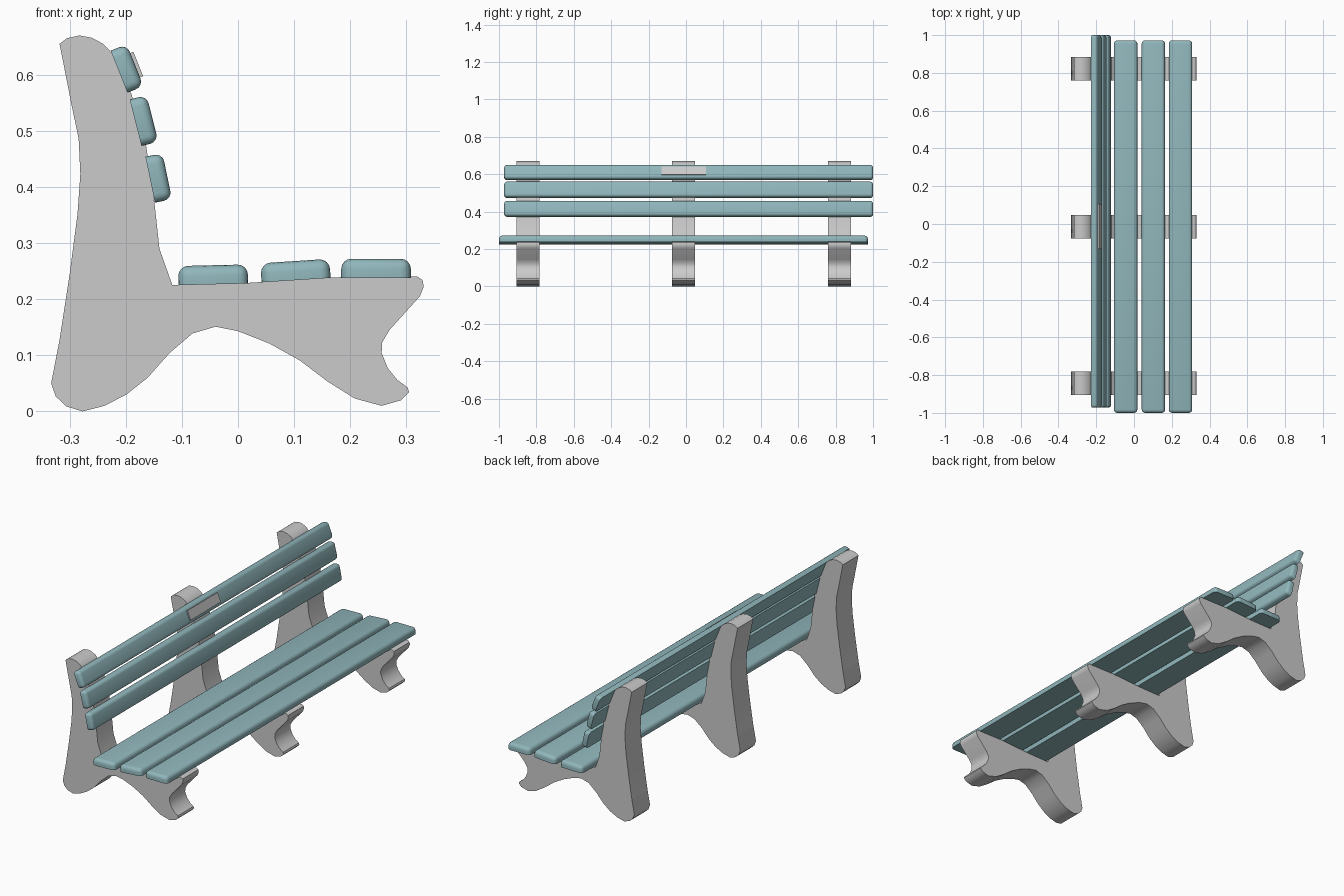
import bpy, bmesh, math
from mathutils import Vector

if "Cube" in bpy.data.objects:
    bpy.data.objects.remove(bpy.data.objects["Cube"])

teal = bpy.data.materials.new("teal_paint")
teal.diffuse_color = (0.28, 0.47, 0.50, 1)
teal.use_nodes = True
teal.node_tree.nodes["Principled BSDF"].inputs["Base Color"].default_value = teal.diffuse_color


def finish(name, bm, mat=None, angle=35):
    bmesh.ops.recalc_face_normals(bm, faces=bm.faces)
    me = bpy.data.meshes.new(name)
    bm.to_mesh(me)
    bm.free()
    ob = bpy.data.objects.new(name, me)
    bpy.context.collection.objects.link(ob)
    if mat:
        me.materials.append(mat)
    bpy.ops.object.select_all(action='DESELECT')
    ob.select_set(True)
    bpy.context.view_layer.objects.active = ob
    bpy.ops.object.shade_smooth_by_angle(angle=math.radians(angle))
    return ob


def support(name, profile, y0, y1):
    """Side profile (x, z) extruded along y."""
    bm = bmesh.new()
    face = bm.faces.new([bm.verts.new((x, y0, z)) for x, z in profile])
    ext = bmesh.ops.extrude_face_region(bm, geom=[face], use_keep_orig=True)
    verts = [v for v in ext["geom"] if isinstance(v, bmesh.types.BMVert)]
    bmesh.ops.translate(bm, verts=verts, vec=(0, y1 - y0, 0))
    return finish(name, bm)


def board(name, p0, p1, y0, y1, low, high, radius, mat=None):
    """Board lying on the line p0-p1 (x, z), rounded everywhere but its rear face."""
    a, b = Vector((p0[0], 0, p0[1])), Vector((p1[0], 0, p1[1]))
    d = (b - a).normalized()
    n = Vector((-d.z, 0, d.x))
    bm = bmesh.new()
    bmesh.ops.create_cube(bm, size=1)
    rear = {v for v in bm.verts if v.co.z < 0}
    for v in bm.verts:
        base = b if v.co.x > 0 else a
        y = y1 if v.co.y > 0 else y0
        v.co = base + n * (high if v.co.z > 0 else low) + Vector((0, y, 0))
    if radius:
        edges = [e for e in bm.edges if not (e.verts[0] in rear and e.verts[1] in rear)]
        bmesh.ops.bevel(bm, geom=edges, offset=radius, segments=4,
                        profile=0.5, affect='EDGES')
    return finish(name, bm, mat)


# concrete supports: back post, seat rest, front foot, arch, rear foot
profile = [
    (-0.318, 0.655), (-0.305, 0.665), (-0.283, 0.670), (-0.261, 0.666),
    (-0.240, 0.655), (-0.226, 0.640), (-0.190, 0.566), (-0.164, 0.475),
    (-0.149, 0.373), (-0.140, 0.290), (-0.117, 0.225), (0.017, 0.229),
    (0.167, 0.239), (0.307, 0.240), (0.320, 0.240), (0.329, 0.234),
    (0.331, 0.222), (0.324, 0.205), (0.270, 0.145), (0.257, 0.123),
    (0.256, 0.104), (0.267, 0.077), (0.284, 0.056), (0.302, 0.043),
    (0.305, 0.034), (0.291, 0.020), (0.256, 0.010), (0.208, 0.023),
    (0.160, 0.053), (0.110, 0.091), (0.056, 0.121), (0.000, 0.143),
    (-0.040, 0.151), (-0.081, 0.139), (-0.122, 0.104), (-0.161, 0.060),
    (-0.199, 0.030), (-0.238, 0.010), (-0.277, 0.000), (-0.306, 0.009),
    (-0.325, 0.027), (-0.333, 0.050), (-0.318, 0.128), (-0.300, 0.245),
    (-0.286, 0.352), (-0.281, 0.423), (-0.284, 0.486), (-0.297, 0.548),
]
for i, yc in enumerate((-0.844, -0.014, 0.821)):
    support(f"support_{i + 1}", profile, yc - 0.062, yc + 0.062)

# seat slats
seat = [((-0.106, 0.225), (0.018, 0.228)),
        ((0.042, 0.230), (0.165, 0.238)),
        ((0.184, 0.238), (0.308, 0.238))]
for i, (p, q) in enumerate(seat):
    board(f"seat_slat_{i + 1}", p, q, -1.0, 0.972, 0, 0.034, 0.018, teal)

# backrest slats, top to bottom
back = [((-0.227, 0.643), (-0.197, 0.568)),
        ((-0.193, 0.556), (-0.172, 0.473)),
        ((-0.165, 0.454), (-0.148, 0.372))]
for i, (p, q) in enumerate(back):
    board(f"back_slat_{i + 1}", p, q, -0.972, 1.0, 0, 0.031, 0.015, teal)

# small blank plate on the top back slat
p, q = Vector(back[0][0]), Vector(back[0][1])
board("plate", p.lerp(q, 0.21), p.lerp(q, 0.79), -0.132, 0.106, 0.027, 0.037, 0)
